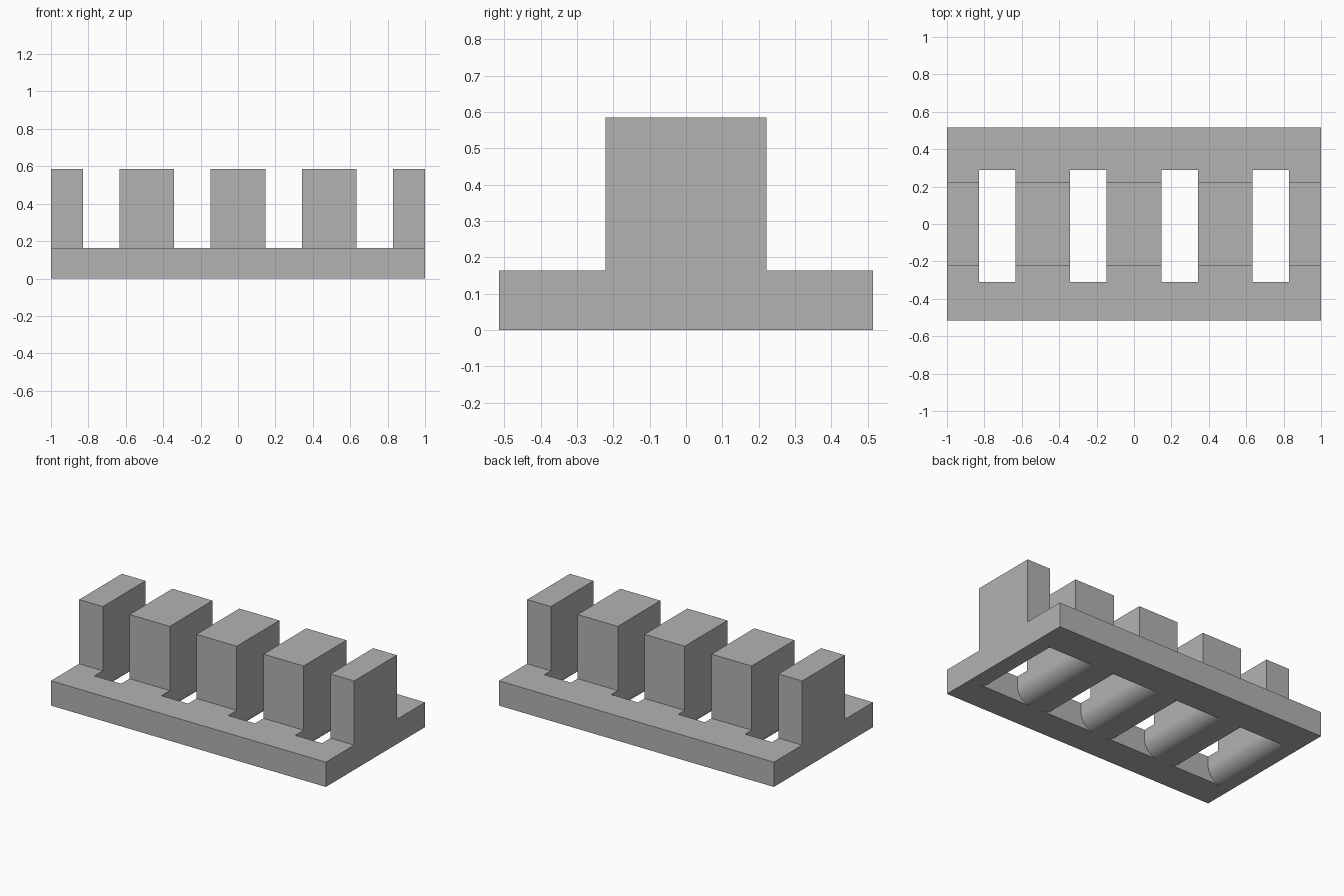
import bpy, bmesh, math

cube = bpy.data.objects.get("Cube")
if cube:
    bpy.data.objects.remove(cube, do_unlink=True)

LENGTH, DEPTH, HEIGHT = 2.0, 1.03, 0.585
PLATE_TOP, WALL_HALF = 0.163, 0.222
SLOT_HALF, PITCH, ROUND = 0.0975, 0.487, 0.1
SLOT_FRONT, SLOT_BACK = -0.31, 0.29

grey = bpy.data.materials.new("mid grey")
grey.use_nodes = True
colour = (0.45, 0.45, 0.45, 1)
grey.diffuse_color = colour
grey.node_tree.nodes["Principled BSDF"].inputs["Base Color"].default_value = colour


def extrude_profile(name, points, offset):
    """Solid made by sweeping a closed outline along an offset."""
    bm = bmesh.new()
    face = bm.faces.new([bm.verts.new(p) for p in points])
    swept = bmesh.ops.extrude_face_region(bm, geom=[face])["geom"]
    bmesh.ops.translate(bm, vec=offset,
                        verts=[v for v in swept if isinstance(v, bmesh.types.BMVert)])
    bmesh.ops.recalc_face_normals(bm, faces=bm.faces)
    mesh = bpy.data.meshes.new(name)
    bm.to_mesh(mesh)
    bm.free()
    mesh.materials.append(grey)
    obj = bpy.data.objects.new(name, mesh)
    bpy.context.collection.objects.link(obj)
    return obj


# Plate with a central wall, swept along its length
half = [(DEPTH / 2, 0), (DEPTH / 2, PLATE_TOP), (WALL_HALF, PLATE_TOP), (WALL_HALF, HEIGHT)]
outline = half + [(-y, z) for y, z in reversed(half)]
body = extrude_profile("slotted_base", [(-LENGTH / 2, y, z) for y, z in outline], (LENGTH, 0, 0))
bpy.context.view_layer.objects.active = body
body.select_set(True)

# Slot outline: straight sides that flare in a quarter round at the underside
STEPS = 16
side = [(SLOT_HALF, HEIGHT + 0.1)]
for i in range(STEPS + 1):
    a = math.pi / 2 * i / STEPS
    side.append((SLOT_HALF + ROUND * (1 - math.cos(a)), ROUND * (1 - math.sin(a))))
side.append((SLOT_HALF + ROUND, -0.1))
slot = side + [(-x, z) for x, z in reversed(side)]

# Cut the four slots through wall and plate
for n in range(4):
    cx = (n - 1.5) * PITCH
    cutter = extrude_profile("slot_cutter", [(cx + x, SLOT_FRONT, z) for x, z in slot],
                             (0, SLOT_BACK - SLOT_FRONT, 0))
    cutter.hide_render = True
    cut = body.modifiers.new("slot", 'BOOLEAN')
    cut.operation = 'DIFFERENCE'
    cut.solver = 'EXACT'
    cut.object = cutter
    bpy.ops.object.modifier_apply(modifier=cut.name)
    bpy.data.objects.remove(cutter, do_unlink=True)

# Smooth rounds, crisp corners, flat underside
bpy.ops.object.shade_smooth_by_angle(angle=math.radians(30))
weighted = body.modifiers.new("flat_shading", 'WEIGHTED_NORMAL')
weighted.keep_sharp = True
